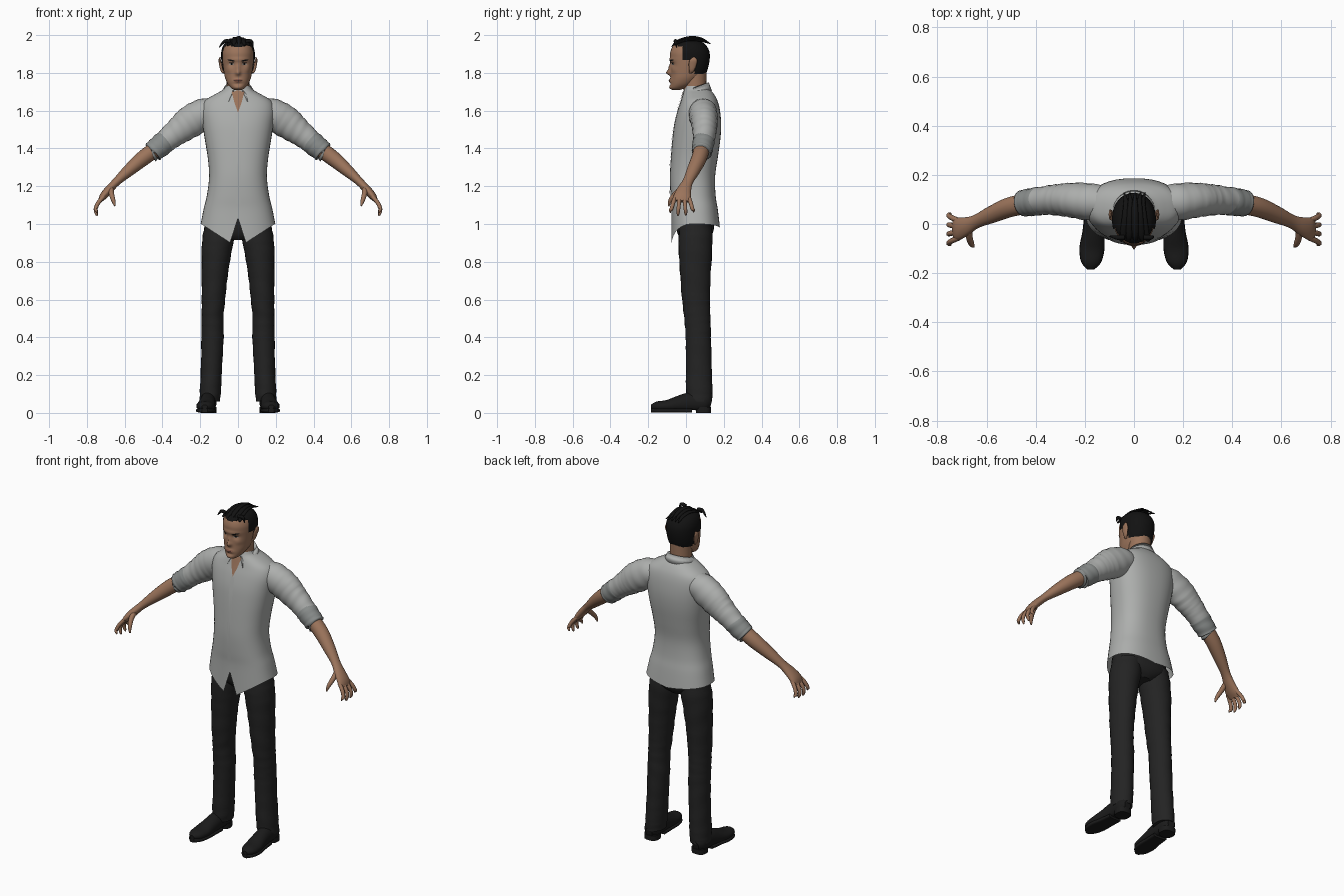
import bpy, bmesh, math
from mathutils import Vector
from mathutils.bvhtree import BVHTree

if "Cube" in bpy.data.objects:
    bpy.data.objects.remove(bpy.data.objects["Cube"])


def material(name, *rgb):
    m = bpy.data.materials.new(name)
    m.use_nodes = True
    m.diffuse_color = (*rgb, 1)
    bsdf = m.node_tree.nodes["Principled BSDF"]
    bsdf.inputs["Base Color"].default_value = (*rgb, 1)
    bsdf.inputs["Roughness"].default_value = 0.8
    return m


SKIN = material("skin", .33, .175, .105)
LIP = material("lip", .22, .09, .06)
SHIRT = material("shirt grey", .42, .43, .42)
CUFF = material("cuff grey", .25, .265, .26)
CLOTH = material("trouser black", .017, .017, .017)
LEATHER = material("shoe black", .011, .011, .011)
HAIR = material("hair black", .006, .006, .006)
EYE = material("eye white", .3, .27, .24)


def finish(name, bm, mat):
    bmesh.ops.recalc_face_normals(bm, faces=bm.faces)
    mesh = bpy.data.meshes.new(name)
    bm.to_mesh(mesh)
    bm.free()
    mesh.materials.append(mat)
    for p in mesh.polygons:
        p.use_smooth = len(p.vertices) <= 4
    ob = bpy.data.objects.new(name, mesh)
    bpy.context.collection.objects.link(ob)
    return ob


def catmull(pts, steps):
    out = []
    for i in range(len(pts) - 1):
        p0, p1, p2 = pts[max(i - 1, 0)], pts[i], pts[i + 1]
        p3 = pts[min(i + 2, len(pts) - 1)]
        for k in range(steps):
            t = k / steps
            out.append([b + t / 2 * (c - a + t * (2*a - 5*b + 4*c - d + t * (3*b - a - 3*c + d)))
                        for a, b, c, d in zip(p0, p1, p2, p3)])
    return out + [list(pts[-1])]


def loft(name, rings, mat, sides=20, steps=4, side=1, ref=(0, 1, 0), flat=False,
         power=2.0, ripple=0.0, warp=None, caps=True, keep=None):
    """Smooth tube through rings of (x, y, z, radius across, radius along ref)."""
    rows, bm, loops = catmull(rings, steps), bmesh.new(), []
    for i, row in enumerate(rows):
        c = Vector(row[:3])
        t = Vector(rows[min(i + 1, len(rows) - 1)][:3]) - Vector(rows[max(i - 1, 0)][:3])
        t = Vector((0, 0, 1)) if flat else t.normalized()
        v = Vector(ref)
        v = (v - t * v.dot(t)).normalized()
        u = v.cross(t)
        loop = []
        for k in range(sides):
            a = math.tau * k / sides
            ca, sa = math.cos(a), math.sin(a)
            r = 1 + ripple * math.sin(i * 1.9 + 2 * math.sin(a + i * .3))
            px = math.copysign(abs(ca) ** (2 / power), ca) * row[3] * r
            py = math.copysign(abs(sa) ** (2 / power), sa) * row[4] * r
            co = c + u * px + v * py
            if warp:
                co = warp(co)
            loop.append(bm.verts.new((co.x * side, co.y, co.z)))
        loops.append(loop)
    for a, b in zip(loops, loops[1:]):
        for k in range(sides):
            j = (k + 1) % sides
            bm.faces.new((a[k], a[j], b[j], b[k]))
    if caps:
        bm.faces.new(loops[0])
        bm.faces.new(loops[-1])
    if keep:
        drop = [f for f in bm.faces if not keep(f.calc_center_median())]
        bmesh.ops.delete(bm, geom=drop, context="FACES")
    return finish(name, bm, mat)


def body(rows):
    """Rows of (z, half width, front y, back y) as level rings."""
    return [(0, (f + b) / 2, z, w, (b - f) / 2) for z, w, f, b in rows]


def decal(name, host, pts, mat, lift=.002):
    """Thin patch projected from the front onto the host."""
    tree = BVHTree.FromPolygons([v.co for v in host.data.vertices],
                                [p.vertices for p in host.data.polygons])
    mid = sum((Vector(p) for p in pts), Vector((0, 0))) / len(pts)
    bm, loops = bmesh.new(), []
    for s in (.05, .35, .7, 1):
        loop = []
        for p in pts:
            q = mid.lerp(Vector(p), s)
            hit = tree.ray_cast(Vector((q.x, -1, q.y)), Vector((0, 1, 0)))[0]
            y = hit.y if hit else 0
            loop.append(bm.verts.new((q.x, y - lift, q.y)))
        loops.append(loop)
    bm.faces.new(loops[0])
    for a, b in zip(loops, loops[1:]):
        for k in range(len(pts)):
            j = (k + 1) % len(pts)
            bm.faces.new((a[k], a[j], b[j], b[k]))
    return finish(name, bm, mat)


def oval(x, z, rx, rz, tilt=0, n=14):
    angles = [math.tau * k / n for k in range(n)]
    return [(x + rx * math.cos(a), z + rz * math.sin(a) + tilt * rx * math.cos(a)) for a in angles]


# Shirt body with split, dipping hem
def hem(co):
    w = min(max((1.1 - co.z) / .1, 0), 1) ** 2
    x = abs(co.x)
    if co.y > .05:
        co.z -= w * .025 * max(1 - x / .2, 0)
    else:
        co.z += w * (.03 if x < .03 else -.1 * max(1 - (x - .04) / .155, 0))
    return co


shirt = loft("shirt", body([
    (1.0, .198, -.077, .18), (1.08, .182, -.077, .168), (1.15, .165, -.082, .157),
    (1.25, .153, -.085, .154), (1.35, .16, -.08, .168), (1.45, .176, -.072, .182),
    (1.53, .188, -.062, .186), (1.6, .195, -.045, .18), (1.65, .178, -.028, .168),
    (1.685, .125, -.018, .15), (1.71, .08, -.01, .13), (1.73, .068, -.004, .118)]),
    SHIRT, sides=40, flat=True, power=2.4, warp=hem, caps=False)
decal("neck_opening", shirt, [(0, 1.59), (.018, 1.64), (.034, 1.7), (0, 1.705),
                              (-.034, 1.7), (-.018, 1.64)], SKIN, .004)
decal("placket", shirt, [(-.012, 1.1)] + [(.012, 1.1 + .07 * k) for k in range(8)]
      + [(-.012, 1.59 - .07 * k) for k in range(7)], SHIRT, .004)

# Folded collar: inner stand, top edge, fallen outer edge with points
bm = bmesh.new()
cols = []
for k in range(25):
    a = math.radians(-90 + 18 + 324 * k / 24)
    front = max(-math.sin(a), 0) ** 3
    ca, sa = math.cos(a), math.sin(a)
    back = .5 + .5 * sa
    rows = [(.066, .064, 1.68), (.07, .068, 1.705 + .045 * back),
            (.092, .084, 1.685 + .02 * back - .045 * front)]
    cols.append([bm.verts.new((rx * ca * (1 + .9 * front * (i == 2)), .053 + ry * sa, z))
                 for i, (rx, ry, z) in enumerate(rows)])
for a, b in zip(cols, cols[1:]):
    for i in range(2):
        bm.faces.new((a[i], a[i + 1], b[i + 1], b[i]))
collar = finish("collar", bm, SHIRT)
collar.modifiers.new("thickness", "SOLIDIFY").thickness = .005

# Neck and head
loft("neck", [(0, .055, 1.63, .058, .058), (0, .048, 1.71, .06, .06), (0, .045, 1.82, .062, .065)], SKIN)

BUMPS = [  # x, z, spread x, spread z, push forward
    (0, 1.8, .011, .013, .022), (0, 1.825, .009, .022, .012), (0, 1.87, .05, .01, .005),
    (.035, 1.845, .015, .011, -.01), (0, 1.758, .024, .01, .007), (0, 1.742, .02, .006, -.004),
    (0, 1.722, .022, .011, .006), (.05, 1.815, .014, .014, .004)]


def sculpt(co):
    if co.y < 0:
        push = sum(p * math.exp(-((abs(co.x) - x) / sx) ** 2 - ((co.z - z) / sz) ** 2)
                   for x, z, sx, sz, p in BUMPS)
        co.y -= push * min(1, -co.y / .04)
    return co


SKULL = [(1.71, .02, -.072, -.03), (1.72, .036, -.082, 0), (1.74, .053, -.084, .04),
         (1.77, .067, -.082, .075), (1.8, .074, -.081, .1), (1.84, .08, -.081, .113),
         (1.88, .083, -.084, .119), (1.91, .082, -.083, .116), (1.94, .072, -.07, .1),
         (1.96, .052, -.045, .075), (1.971, .015, -.005, .04)]
head = loft("head", body(SKULL), SKIN, sides=56, steps=6, flat=True, power=2.15, warp=sculpt)


def hairline(co):
    if co.y < -.015:
        limit = 1.932 + .012 * math.sin(min(abs(co.x) / .05, 1.5) * math.pi / 2)
    elif co.y < .02:
        limit = 1.87
    else:
        limit = 1.85 - min((co.y - .02) / .03, 1) * .058
    return co.z > limit


loft("hair", body([(z + .005 * (z > 1.9), w + .006, f - .004, b + .007) for z, w, f, b in SKULL]),
     HAIR, sides=56, steps=6, flat=True, power=2.15, keep=hairline)

# Loose hair strands on the crown
for n, x in enumerate((-.045, -.02, .005, .03, .05)):
    h = -.3 * abs(x)
    loft(f"hair_strand_{n}", [
        (x * 1.2, -.07, 1.945, .006, .003), (x, -.045, 1.972 + h, .013, .005),
        (x * .8, .02, 1.99 + h, .014, .006), (x * .7, .08, 1.984 + h, .012, .005),
        (x * .9, .128, 1.955, .003, .002)], HAIR, sides=8, ref=(0, 0, 1))
for n, s in enumerate((-1, 1)):
    loft(f"temple_tuft_{n}", [(.04, -.055, 1.965, .01, .01), (.07, -.055, 1.968, .009, .009),
         (.09 - .01 * s, -.05, 1.935, .002, .002)], HAIR, sides=8, side=s)

# Face details, ears and limbs on each side
for s, label in ((1, "left"), (-1, "right")):
    decal(label + "_eye", head, oval(s * .034, 1.846, .013, .0055), EYE, .002)
    decal(label + "_iris", head, oval(s * .034, 1.847, .006, .0052), HAIR, .004)
    decal(label + "_upper_lid", head, oval(s * .034, 1.853, .015, .002), HAIR, .003)
    decal(label + "_brow", head, oval(s * .036, 1.866, .02, .0038, s * .15), HAIR, .003)
    loft(label + "_ear", [(.076, .022, 1.8, .005, .006), (.086, .03, 1.815, .007, .014),
         (.092, .035, 1.845, .008, .021), (.097, .04, 1.868, .006, .02),
         (.094, .038, 1.882, .003, .008)], SKIN, sides=12, side=s)

    loft(label + "_sleeve", [
        (.09, .085, 1.615, .055, .06), (.175, .09, 1.585, .082, .075), (.25, .097, 1.543, .085, .071),
        (.3, .098, 1.505, .076, .065), (.345, .097, 1.47, .066, .06), (.4, .092, 1.425, .058, .054)],
        SHIRT, sides=24, steps=5, side=s, ripple=.022)
    loft(label + "_cuff", [(.375, .094, 1.445, .05, .05), (.385, .093, 1.437, .06, .057),
         (.41, .09, 1.416, .06, .057), (.44, .086, 1.391, .057, .054), (.452, .084, 1.381, .055, .053),
         (.45, .084, 1.382, .042, .042)], CUFF, sides=24, steps=3, side=s, ripple=.03)
    loft(label + "_forearm", [
        (.41, .088, 1.415, .042, .042), (.5, .07, 1.35, .041, .041), (.58, .038, 1.282, .032, .035),
        (.642, .01, 1.225, .022, .028), (.685, -.01, 1.18, .022, .038), (.715, -.02, 1.145, .019, .046),
        (.732, -.024, 1.12, .01, .04)], SKIN, side=s)
    for n, tip in enumerate((1.06, 1.043, 1.045, 1.062)):
        y, f = -.056 + .023 * n, 1.5 - n
        loft(f"{label}_finger_{n}", [
            (.712, y, 1.145, .011, .011), (.74, y - .008 * f, 1.112, .011, .011),
            (.754, y - .014 * f, 1.08, .01, .01), (.75, y - .018 * f, tip + .012, .008, .008),
            (.745, y - .018 * f, tip, .003, .003)], SKIN, sides=10, steps=3, side=s)
    loft(label + "_thumb", [(.672, -.015, 1.195, .015, .016), (.67, -.055, 1.16, .014, .014),
         (.66, -.083, 1.125, .011, .011), (.652, -.092, 1.095, .004, .004)],
         SKIN, sides=10, side=s)

    loft(label + "_trouser_leg", [
        (.09, .052, 1.0, .085, .085), (.108, .05, .9, .083, .09), (.122, .05, .75, .071, .082),
        (.13, .053, .6, .062, .074), (.135, .06, .5, .058, .069), (.135, .065, .4, .059, .067),
        (.14, .068, .25, .056, .068), (.146, .07, .12, .056, .07), (.15, .072, .06, .054, .066)],
        CLOTH, sides=24, steps=5, side=s, flat=True, ripple=.018)

    # Shoe with sole and heel block
    def tread(co):
        co.z = max(co.z, .014)
        return co
    last = [(.155, .132, .05, .022, .025), (.157, .1, .055, .043, .05), (.16, .03, .055, .042, .055),
            (.165, -.04, .045, .045, .045), (.171, -.1, .036, .05, .032), (.175, -.155, .034, .04, .026),
            (.176, -.185, .032, .014, .011)]
    loft(label + "_shoe", last, LEATHER, side=s, ref=(0, 0, 1), warp=tread)
    loft(label + "_sole", [(x, y, .013, w * 1.02, .011) for x, y, z, w, h in last[2:]],
         LEATHER, side=s, ref=(0, 0, 1), power=4)
    loft(label + "_heel", [(.157, .092, 0, .042, .04), (.157, .092, .03, .043, .041)],
         LEATHER, side=s, flat=True, power=2.6)

decal("upper_lip", head, oval(0, 1.763, .025, .004), LIP, .002)
decal("lower_lip", head, oval(0, 1.754, .02, .004), LIP, .002)
decal("mouth_line", head, oval(0, 1.7585, .025, .0012), HAIR, .003)

# Trouser seat joining both legs
loft("trouser_seat", body([(.915, .05, -.02, .11), (.94, .11, -.04, .135), (.98, .17, -.052, .148),
                           (1.05, .16, -.055, .14), (1.12, .13, -.05, .13)]),
     CLOTH, sides=28, flat=True, power=2.3)
